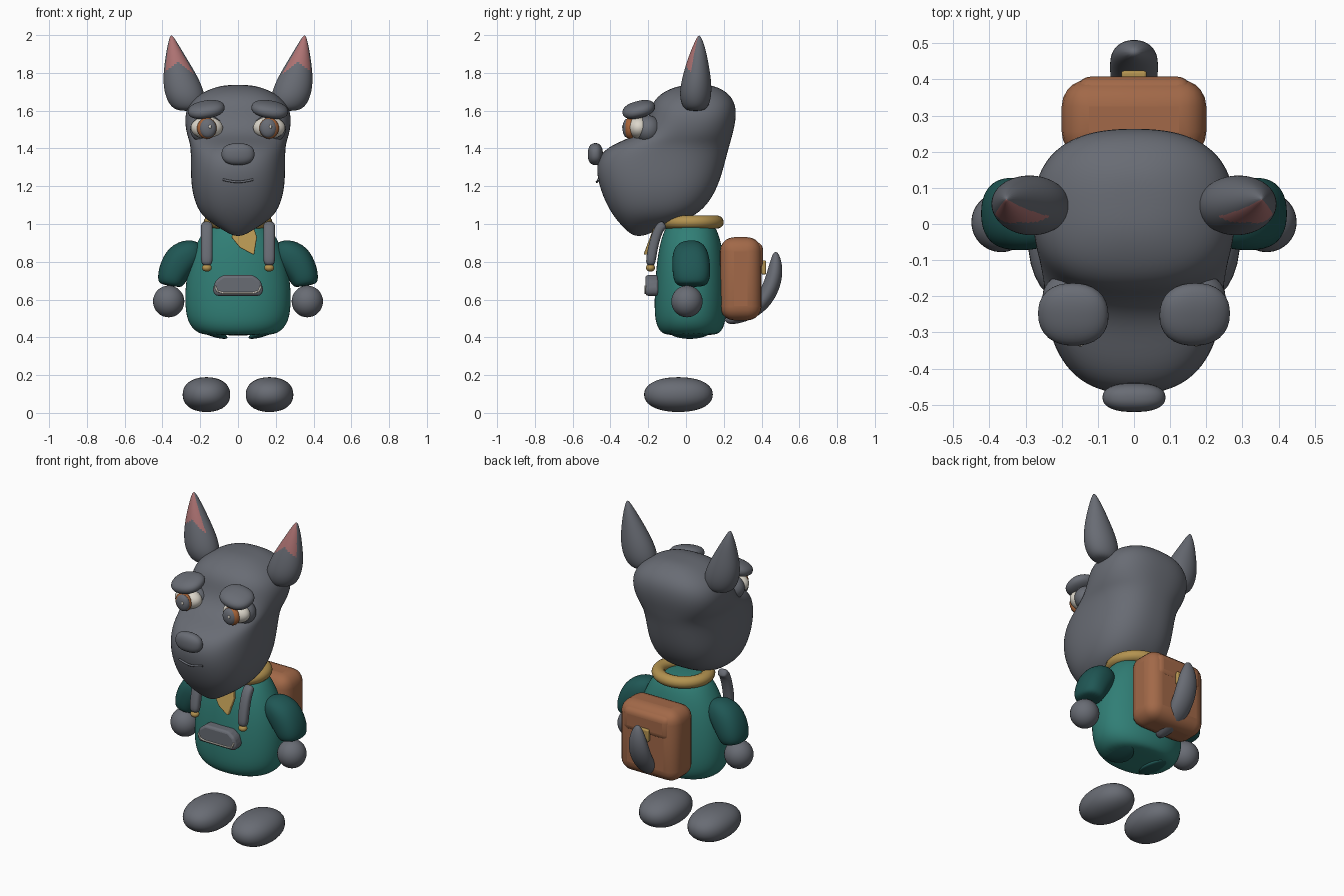
import bpy, bmesh, math
from mathutils import Vector

cube = bpy.data.objects.get("Cube")
if cube:
    bpy.data.objects.remove(cube, do_unlink=True)


def material(name, r, g, b):
    m = bpy.data.materials.new(name)
    m.use_nodes = True
    m.diffuse_color = (r, g, b, 1)
    m.node_tree.nodes["Principled BSDF"].inputs["Base Color"].default_value = (r, g, b, 1)
    return m


GREY = material("slate fur", .14, .15, .175)
TEAL = material("teal cloth", .03, .21, .18)
DARK = material("dark teal cloth", .014, .095, .09)
BROWN = material("brown leather", .36, .14, .065)
GOLD = material("gold cloth", .45, .29, .08)
PINK = material("inner ear pink", .42, .17, .17)
CREAM = material("eye cream", .72, .68, .6)
AMBER = material("amber iris", .4, .13, .04)


def finish(bm, name, mat, smooth=True):
    me = bpy.data.meshes.new(name)
    for f in bm.faces:
        f.smooth = smooth
    bm.to_mesh(me)
    bm.free()
    me.materials.append(mat)
    ob = bpy.data.objects.new(name, me)
    bpy.context.collection.objects.link(ob)
    return ob


def select(ob):
    bpy.ops.object.select_all(action="DESELECT")
    ob.select_set(True)
    bpy.context.view_layer.objects.active = ob


def blob(name, loc, radii, mat, rot=(0, 0, 0), power=2):
    """Ellipsoid; a higher power makes it boxier."""
    bm = bmesh.new()
    bmesh.ops.create_uvsphere(bm, u_segments=32, v_segments=18, radius=1)
    for v in bm.verts:
        k = sum(abs(c) ** power for c in v.co) ** (-1 / power)
        v.co = Vector(c * k * r for c, r in zip(v.co, radii))
    ob = finish(bm, name, mat)
    ob.location, ob.rotation_euler = loc, rot
    return ob


def loft(name, rings, mat, power=2, flat=False, levels=2, seg=20):
    """Skin superellipse rings (x, y, z, half width, half depth) along a path."""
    bm = bmesh.new()
    pts = [Vector(r[:3]) for r in rings]
    loops = []
    for i, (x, y, z, a, b) in enumerate(rings):
        t = pts[min(i + 1, len(pts) - 1)] - pts[max(i - 1, 0)]
        t = Vector((0, 0, 1)) if flat else t.normalized()
        u = Vector((1, 0, 0))
        u = (u - t * u.dot(t)).normalized()
        w = t.cross(u)
        loop = []
        for j in range(seg):
            c, s = math.cos(math.tau * j / seg), math.sin(math.tau * j / seg)
            k = (abs(c) ** power + abs(s) ** power) ** (-1 / power)
            loop.append(bm.verts.new(pts[i] + u * (a * c * k) + w * (b * s * k)))
        loops.append(loop)
    for lo, hi in zip(loops, loops[1:]):
        for j in range(seg):
            n = (j + 1) % seg
            bm.faces.new((lo[j], lo[n], hi[n], hi[j]))
    bm.faces.new(loops[0][::-1])
    bm.faces.new(loops[-1])
    bmesh.ops.recalc_face_normals(bm, faces=bm.faces)
    ob = finish(bm, name, mat)
    mod = ob.modifiers.new("Subdivision", "SUBSURF")
    mod.levels = mod.render_levels = levels
    return ob


def bevelled(ob, width, segments=5):
    mod = ob.modifiers.new("Bevel", "BEVEL")
    mod.width, mod.segments = width, segments
    select(ob)
    bpy.ops.object.shade_smooth_by_angle()
    return ob


def box(name, loc, size, mat, bevel):
    bm = bmesh.new()
    bmesh.ops.create_cube(bm, size=1)
    bmesh.ops.scale(bm, vec=size, verts=bm.verts)
    ob = finish(bm, name, mat)
    ob.location = loc
    return bevelled(ob, bevel)


def plate(name, outline, y, depth, mat, bevel, lean=0):
    """Extrude an (x, z) outline backwards from y, leaning forward lower down."""
    bm = bmesh.new()
    top = max(z for x, z in outline)
    face = bm.faces.new([bm.verts.new((x, y - lean * (top - z), z)) for x, z in outline])
    out = bmesh.ops.extrude_face_region(bm, geom=[face])
    moved = [g for g in out["geom"] if isinstance(g, bmesh.types.BMVert)]
    bmesh.ops.translate(bm, vec=(0, depth, 0), verts=moved)
    bmesh.ops.recalc_face_normals(bm, faces=bm.faces)
    return bevelled(finish(bm, name, mat), bevel, 3)


def tube(name, points, radius, mat):
    cu = bpy.data.curves.new(name, "CURVE")
    cu.dimensions, cu.bevel_depth, cu.use_fill_caps = "3D", radius, True
    sp = cu.splines.new("POLY")
    sp.points.add(len(points) - 1)
    for p, co in zip(sp.points, points):
        p.co = (*co, 1)
    cu.materials.append(mat)
    ob = bpy.data.objects.new(name, cu)
    bpy.context.collection.objects.link(ob)


# Head: height, half width, front, back
profile = [(.935, .025, -.28, -.22), (.98, .10, -.33, -.13), (1.03, .18, -.375, .03),
           (1.1, .225, -.42, .115), (1.2, .248, -.46, .17), (1.3, .25, -.478, .2),
           (1.38, .25, -.45, .22), (1.43, .255, -.37, .235), (1.47, .27, -.26, .245),
           (1.55, .285, -.2, .265), (1.63, .268, -.185, .265), (1.69, .205, -.14, .23),
           (1.73, .11, -.05, .16), (1.737, .03, .02, .1)]
loft("head", [(0, (f + b) / 2, z, w, (b - f) / 2) for z, w, f, b in profile],
     GREY, power=2.6, flat=True, seg=28)
blob("nose", (0, -.48, 1.37), (.087, .04, .058), GREY, power=2.4)
tube("mouth", [(x / 100, -.472 + abs(x) * .001, 1.235 - .012 * math.cos(x / 5))
               for x in range(-8, 9, 2)], .006, GREY)

# Torso: height, half width, front, back
torso = [(.41, .17, -.1, .15), (.425, .22, -.135, .185), (.48, .272, -.166, .212),
         (.6, .284, -.168, .216), (.72, .274, -.162, .21), (.82, .252, -.152, .2),
         (.91, .215, -.135, .185), (.98, .17, -.11, .16), (1.01, .13, -.08, .13)]
loft("torso", [(0, (f + b) / 2, z, w, (b - f) / 2) for z, w, f, b in torso],
     TEAL, power=2.2, flat=True, seg=28)

# Paired parts
for side, s in (("left", 1), ("right", -1)):
    blob(side + "_eye_socket", (s * .165, -.2, 1.5), (.088, .07, .075), GREY)
    blob(side + "_eyeball", (s * .165, -.25, 1.51), (.085, .058, .058), CREAM)
    blob(side + "_iris", (s * .165, -.298, 1.507), (.052, .032, .056), AMBER)
    blob(side + "_pupil", (s * .16, -.312, 1.507), (.044, .024, .05), GREY)
    blob(side + "_eye_glint", (s * .16 + .012, -.334, 1.515), (.007, .005, .01), CREAM)
    blob(side + "_brow", (s * .168, -.25, 1.606), (.098, .088, .042), GREY,
         (.25, s * .16, 0), 2.3)

    ear = loft(side + "_ear", [(s * x, y, z, a, b) for x, y, z, a, b in (
        (.265, .05, 1.598, .05, .04), (.267, .05, 1.62, .09, .07),
        (.28, .05, 1.68, .108, .087), (.3, .055, 1.76, .099, .08),
        (.322, .06, 1.85, .068, .06), (.34, .067, 1.93, .037, .037),
        (.353, .07, 2.0, .007, .007))], GREY, flat=True, levels=3)
    select(ear)
    bpy.ops.object.modifier_apply(modifier="Subdivision")
    ear.data.materials.append(PINK)
    for f in ear.data.polygons:
        off = abs(abs(f.center.x) - .318)
        if f.normal.y < -.5 and f.center.z > 1.86 - .8 * off:
            f.material_index = 1

    loft(side + "_sleeve", [(s * x, y, z, a, b) for x, y, z, a, b in (
        (.19, .02, .87, .03, .04), (.235, .02, .86, .07, .085),
        (.3, .025, .82, .095, .1), (.345, .03, .74, .083, .102),
        (.358, .03, .685, .07, .09), (.36, .03, .672, .05, .06))], DARK, power=2.4)
    blob(side + "_hand", (s * .367, .005, .59), (.083, .083, .084), GREY)
    blob(side + "_foot", (s * .167, -.04, .097), (.126, .182, .092), GREY, power=2.2)
    blob(side + "_leg_opening", (s * .15, .02, .432), (.1, .11, .022), DARK, (0, -s * .35, 0))
    loft(side + "_strap", [(s * .165, y, z, .031, .026) for y, z in (
        (-.11, 1.0), (-.14, .985), (-.165, .92), (-.182, .84), (-.19, .775))],
         GREY, power=3, seg=16)
    blob(side + "_strap_end", (s * .165, -.188, .768), (.026, .024, .02), GOLD)

# Neckerchief
bpy.ops.mesh.primitive_torus_add(location=(0, .025, 1.01), major_radius=.138, minor_radius=.037,
                                 major_segments=40, minor_segments=14)
collar = bpy.context.object
collar.name = "collar"
collar.scale = (1.04, 1, .95)
collar.data.materials.append(GOLD)
bpy.ops.object.shade_smooth_by_angle()
plate("scarf_tail", [(-.035, .93), (.01, .875), (.085, .835), (.1, .93), (.075, 1.01), (0, 1.01)],
      -.16, .03, GOLD, .006, lean=.38)

# Chest pouch and its piping
plate("pouch", [(-.12, .62), (.12, .62), (.135, .65), (.12, .7), (.08, .73),
                (-.08, .73), (-.12, .7), (-.135, .65)], -.215, .07, GREY, .015)
tube("pouch_piping", [(x, -.216, z) for x, z in (
    (-.122, .672), (-.11, .645), (-.08, .635), (.08, .635), (.11, .645), (.122, .672))], .005, CREAM)

# Backpack
box("backpack", (0, .29, .71), (.4, .22, .44), BROWN, .075)
box("backpack_flap", (0, .365, .83), (.32, .085, .15), BROWN, .04)
box("backpack_buckle", (0, .412, .77), (.07, .024, .075), GOLD, .008)

# Tail
loft("tail", [(0, y, z, a, b) for y, z, a, b in (
    (.2, .485, .03, .03), (.34, .525, .06, .042), (.42, .6, .07, .048),
    (.465, .7, .07, .048), (.477, .79, .05, .037), (.475, .855, .015, .012))], GREY, seg=12)
